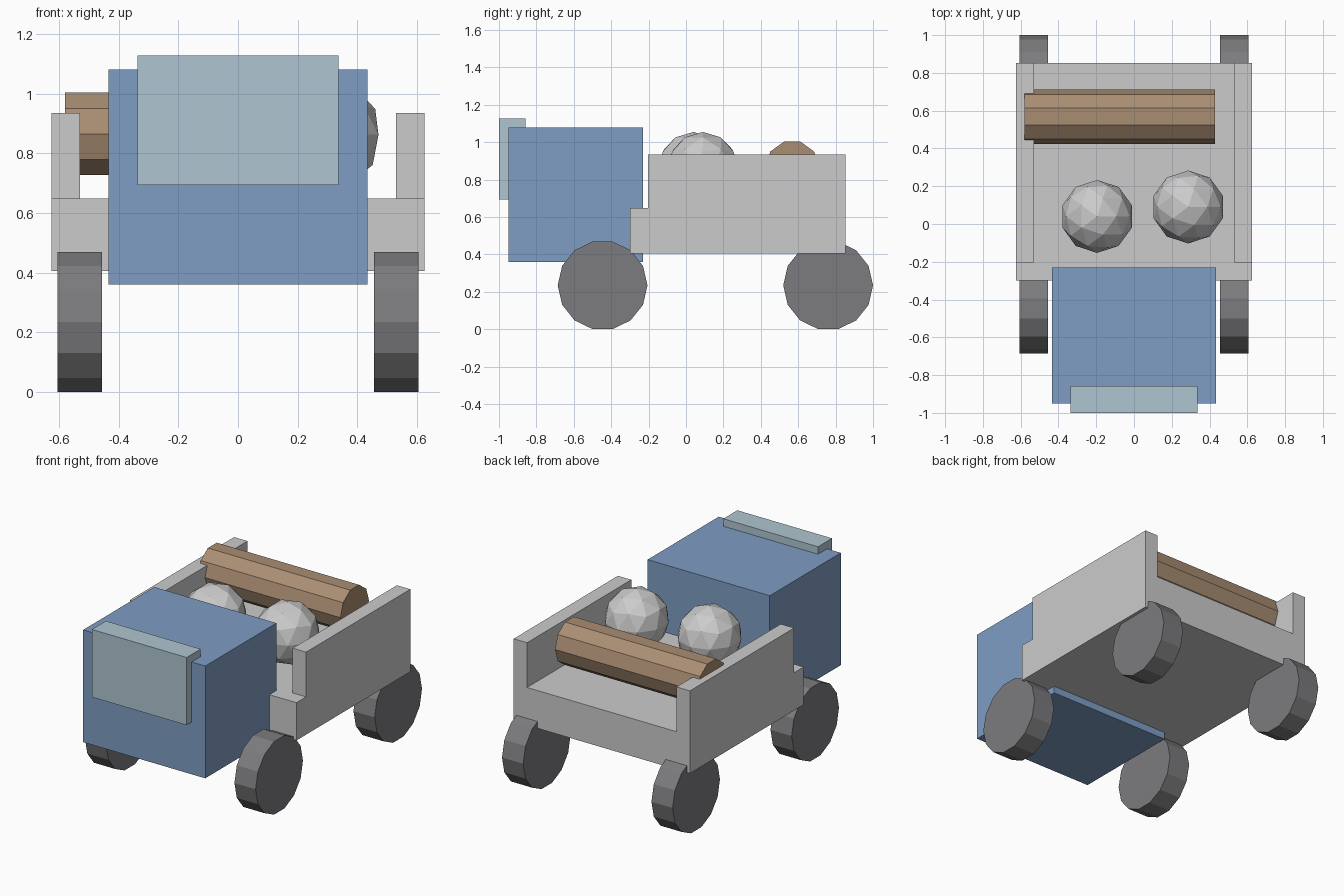
import bpy, bmesh
from math import pi
from mathutils import Matrix, Vector

if "Cube" in bpy.data.objects:
    bpy.data.objects.remove(bpy.data.objects["Cube"])


def material(name, rgb):
    m = bpy.data.materials.new(name)
    m.diffuse_color = (*rgb, 1)
    m.use_nodes = True
    m.node_tree.nodes["Principled BSDF"].inputs["Base Color"].default_value = m.diffuse_color
    return m


def finish(bm, name, mat=None):
    bmesh.ops.recalc_face_normals(bm, faces=bm.faces)
    me = bpy.data.meshes.new(name)
    bm.to_mesh(me)
    bm.free()
    ob = bpy.data.objects.new(name, me)
    bpy.context.collection.objects.link(ob)
    if mat:
        me.materials.append(mat)
    return ob


def box_mesh(lo, hi):
    lo, hi = Vector(lo), Vector(hi)
    bm = bmesh.new()
    bmesh.ops.create_cube(bm, size=1, matrix=Matrix.Translation((lo + hi) / 2)
                          @ Matrix.Diagonal((*(hi - lo), 1)))
    return bm


def x_cylinder(name, x0, x1, y, z, radius, sides, mat=None):
    bm = bmesh.new()
    bmesh.ops.create_cone(bm, cap_ends=True, segments=sides, radius1=radius,
                          radius2=radius, depth=x1 - x0,
                          matrix=Matrix.Translation(((x0 + x1) / 2, y, z))
                          @ Matrix.Rotation(pi / 2, 4, 'Y'))
    return finish(bm, name, mat)


blue = material("cab_blue", (0.21, 0.34, 0.55))
glass = material("glass", (0.43, 0.56, 0.64))
wood = material("wood", (0.40, 0.27, 0.17))
rubber = material("rubber", (0.20, 0.20, 0.21))

# Cab and windscreen
finish(box_mesh((-0.433, -0.95, 0.36), (0.433, -0.23, 1.08)), "cab", blue)
finish(box_mesh((-0.336, -1.0, 0.694), (0.336, -0.858, 1.128)), "windscreen", glass)

# Cargo bed: slab with both side walls drawn up from its top
bm = box_mesh((-0.625, -0.30, 0.406), (0.625, 0.853, 0.648))
for co, no in (((-0.53, 0, 0), (1, 0, 0)), ((0.53, 0, 0), (1, 0, 0)),
               ((0, -0.203, 0), (0, 1, 0))):
    bmesh.ops.bisect_plane(bm, geom=bm.verts[:] + bm.edges[:] + bm.faces[:],
                           plane_co=co, plane_no=no)
bm.normal_update()
for side in (-1, 1):
    tops = [f for f in bm.faces if f.normal.z > 0.9
            and f.calc_center_median().x * side > 0.53
            and f.calc_center_median().y > -0.203]
    new = bmesh.ops.extrude_face_region(bm, geom=tops)["geom"]
    bmesh.ops.delete(bm, geom=tops, context='FACES_ONLY')
    bmesh.ops.translate(bm, vec=(0, 0, 0.287),
                        verts=[v for v in new if isinstance(v, bmesh.types.BMVert)])
    bm.normal_update()
finish(bm, "cargo_bed")

# Wheels
for end, y in (("front", -0.446), ("rear", 0.76)):
    for side, x0 in (("left", -0.605), ("right", 0.455)):
        x_cylinder(f"{end}_{side}_wheel", x0, x0 + 0.15, y, 0.235, 0.24, 14, rubber)

# Cargo: one log and two boulders
x_cylinder("log", -0.58, 0.43, 0.568, 0.865, 0.145, 10, wood)
for i, (x, y) in enumerate(((-0.195, 0.04), (0.287, 0.09))):
    bm = bmesh.new()
    bmesh.ops.create_icosphere(bm, subdivisions=2, radius=0.193,
                               matrix=Matrix.Translation((x, y, 0.862)))
    finish(bm, f"boulder_{i + 1}")
